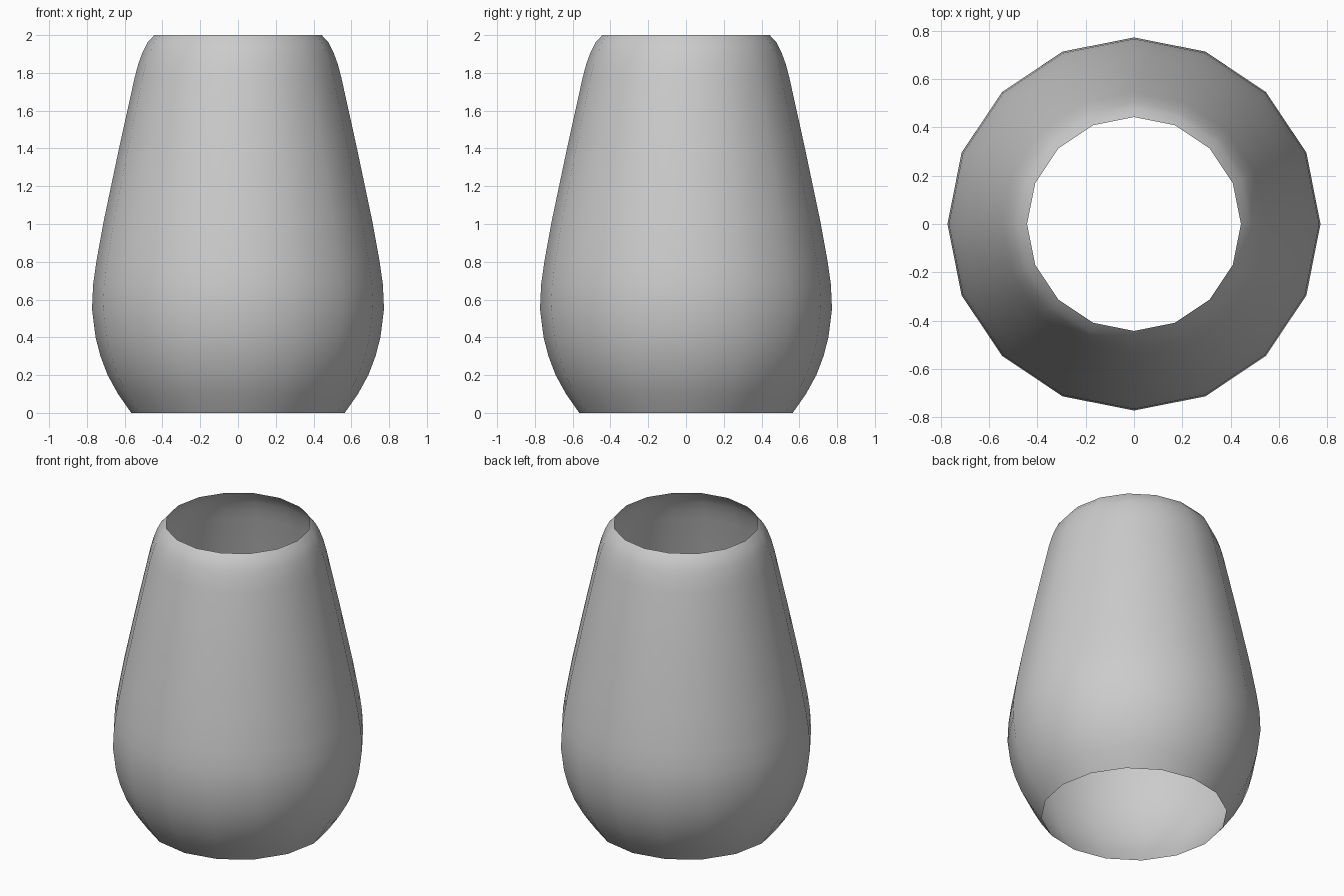
import bpy
import bmesh
from math import cos, sin, tau

cube = bpy.data.objects.get("Cube")
if cube:
    bpy.data.objects.remove(cube, do_unlink=True)

# Plain grey material
grey = bpy.data.materials.new("plain_grey")
grey.use_nodes = True
colour = (0.6, 0.6, 0.6, 1)
grey.diffuse_color = colour
grey.node_tree.nodes["Principled BSDF"].inputs["Base Color"].default_value = colour

# Thin open shell: (radius, height) profile, widest low down, rounded at the rim
SIDES = 16
profile = [(0.565, 0), (0.635, 0.1), (0.69, 0.2), (0.728, 0.3), (0.754, 0.4),
           (0.773, 0.55), (0.767, 0.68), (0.75, 0.8), (0.71, 1.02), (0.63, 1.4),
           (0.546, 1.78), (0.527, 1.85), (0.505, 1.91), (0.48, 1.96), (0.443, 2)]

bm = bmesh.new()
rings = [[bm.verts.new((r * cos(tau * i / SIDES), r * sin(tau * i / SIDES), z))
          for i in range(SIDES)] for r, z in profile]
for low, high in zip(rings, rings[1:]):
    for i in range(SIDES):
        j = (i + 1) % SIDES
        face = bm.faces.new((low[i], low[j], high[j], high[i]))
        face.smooth = True

mesh = bpy.data.meshes.new("vase_shell")
bm.to_mesh(mesh)
bm.free()
mesh.materials.append(grey)
vase = bpy.data.objects.new("vase_shell", mesh)
bpy.context.collection.objects.link(vase)
